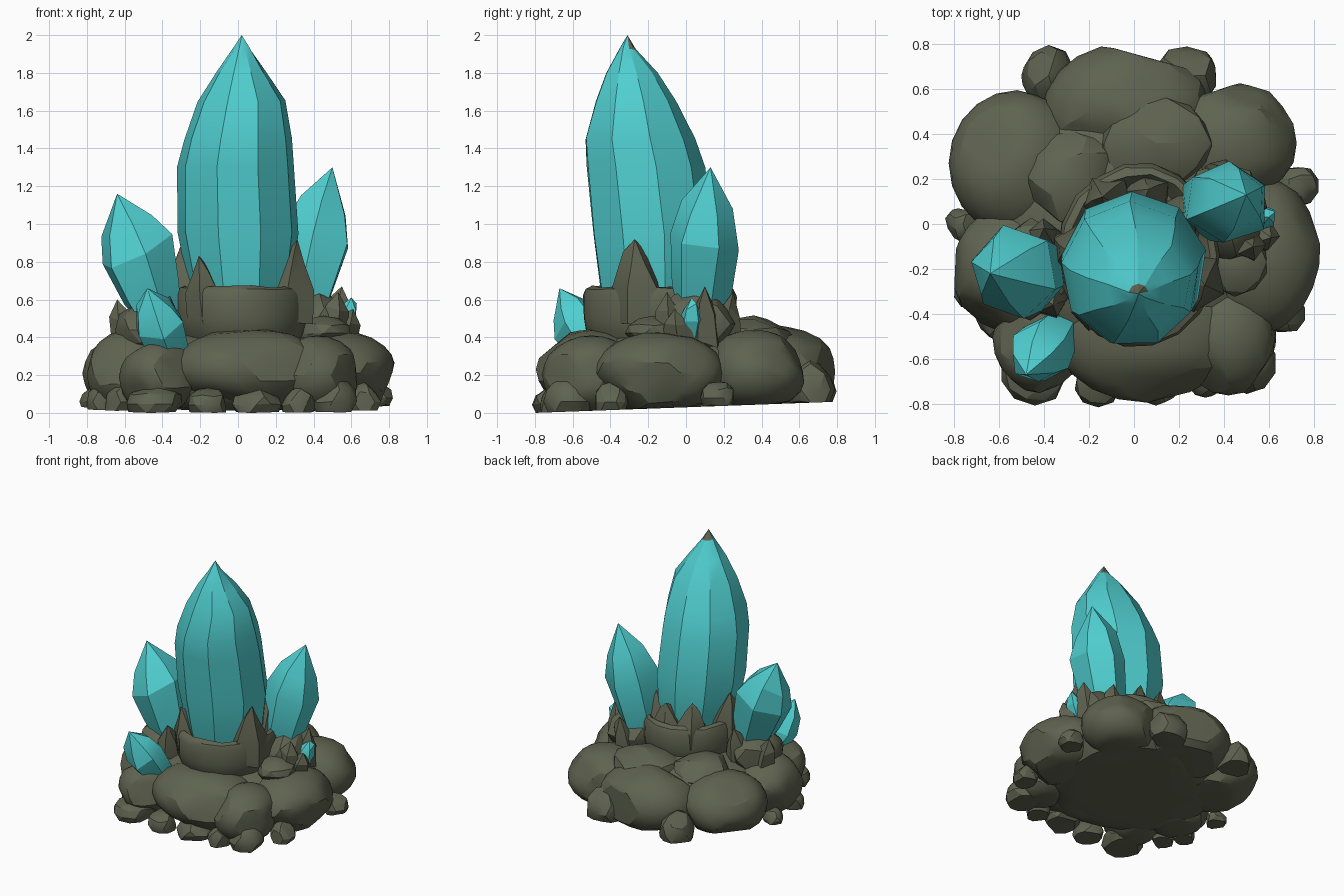
import bpy, bmesh, math, random
from mathutils import Vector

if "Cube" in bpy.data.objects:
    bpy.data.objects.remove(bpy.data.objects["Cube"])

random.seed(7)


def material(name, rgb):
    m = bpy.data.materials.new(name)
    m.diffuse_color = (*rgb, 1)
    m.use_nodes = True
    m.node_tree.nodes["Principled BSDF"].inputs["Base Color"].default_value = m.diffuse_color
    return m


ROCK = material("mossy grey rock", (0.115, 0.125, 0.08))
TEAL = material("teal crystal", (0.08, 0.62, 0.63))


def floor(y):
    # the underside rises slightly towards the back
    return max(0.0, 0.037 * (y + 0.8))


def finish(bm, name, mats, angle=30):
    bmesh.ops.recalc_face_normals(bm, faces=bm.faces)
    me = bpy.data.meshes.new(name)
    bm.to_mesh(me)
    bm.free()
    ob = bpy.data.objects.new(name, me)
    bpy.context.collection.objects.link(ob)
    for m in mats:
        me.materials.append(m)
    bpy.ops.object.select_all(action='DESELECT')
    ob.select_set(True)
    bpy.context.view_layer.objects.active = ob
    bpy.ops.object.shade_smooth_by_angle(angle=math.radians(angle))
    return ob


def boulder(name, c, r, cuts=9, depth=0.86, sub=3):
    """Rounded stone with chiselled flats and a flat underside."""
    bm = bmesh.new()
    bmesh.ops.create_icosphere(bm, subdivisions=sub, radius=1)
    for _ in range(cuts):
        n = Vector([random.gauss(0, 1) for _ in range(3)]).normalized()
        d = random.uniform(depth - 0.06, depth + 0.06)
        for v in bm.verts:
            over = v.co.dot(n) - d
            if over > 0:
                v.co -= n * over
    for v in bm.verts:
        v.co = Vector([c[i] + v.co[i] * r[i] * 1.05 for i in range(3)])
        v.co.z = max(v.co.z, floor(v.co.y))
    bmesh.ops.remove_doubles(bm, verts=bm.verts, dist=0.001)
    return finish(bm, name, [ROCK], 25)


def loft(bm, rings, sides, tip=None, turn=0.0, wobble=0.0):
    """Skin rings of (x, y, z, rx, ry), ending in a point or a flat."""
    loops = []
    for x, y, z, rx, ry in rings:
        loop = []
        for i in range(sides):
            a = turn + math.tau * i / sides
            w = 1 + random.uniform(-wobble, wobble)
            loop.append(bm.verts.new((x + rx * w * math.cos(a), y + ry * w * math.sin(a),
                                      z + random.uniform(-wobble, wobble) * 0.5)))
        loops.append(loop)
    for a, b in zip(loops, loops[1:]):
        for i in range(sides):
            j = (i + 1) % sides
            bm.faces.new((a[i], a[j], b[j], b[i]))
    bm.faces.new(loops[0])
    if tip:
        t = bm.verts.new(tip)
        for i in range(sides):
            bm.faces.new((loops[-1][i], loops[-1][(i + 1) % sides], t))
    else:
        bm.faces.new(loops[-1])


def shard(name, base, tip, r, sides=6, turn=0.3, mat=TEAL, profile=None):
    """Leaning pointed crystal; profile is (fraction of length, fraction of radius)."""
    profile = profile or ((0, .5), (.22, .8), (.56, 1), (.76, .72))
    bm = bmesh.new()
    base, tip = Vector(base), Vector(tip)
    length = (tip - base).length
    rings = [(0, 0, t * length, r * k, r * k) for t, k in profile]
    loft(bm, rings, sides, (0, 0, length), turn, 0.07)
    rot = (tip - base).to_track_quat('Z', 'Y')
    for v in bm.verts:
        v.co = base + rot @ v.co
    return finish(bm, name, [mat], 24)


# Main crystal: leans forward, with a stone-stained back of the tip
bm = bmesh.new()
loft(bm, [(0.01, -0.17, 0.50, .23, .25), (0.01, -0.17, 0.68, .28, .30),
          (0.00, -0.18, 0.95, .325, .325), (-0.01, -0.22, 1.30, .315, .32),
          (0.00, -0.25, 1.45, .29, .30), (0.02, -0.27, 1.65, .235, .22),
          (0.02, -0.29, 1.80, .135, .14), (0.02, -0.31, 1.93, .045, .045)],
     9, (0.02, -0.31, 2.0), 0.2, 0.012)
for f in bm.faces:
    c = f.calc_center_median()
    f.material_index = int(c.z > 1.93 and c.y > -0.31)
finish(bm, "main_crystal", [TEAL, ROCK], 27)

# Side crystals
shard("left_crystal", (-0.40, -0.22, 0.45), (-0.64, -0.22, 1.16), 0.21, 6, 0.2)
shard("right_crystal", (0.30, 0.06, 0.42), (0.50, 0.13, 1.30), 0.195, 6, 0.6)
shard("small_front_crystal", (-0.32, -0.43, 0.20), (-0.48, -0.67, 0.66), 0.14, 6, 0.1)
shard("right_crystal_sliver", (0.54, 0.03, 0.38), (0.60, 0.03, 0.61), 0.065, 5)

# Stone collar around the main crystal
bm = bmesh.new()
loft(bm, [(0.02, -0.14, z, .36 * k, .41 * k) for z, k in
          ((.36, .85), (.43, .96), (.50, 1.0), (.62, 1.0), (.66, .96), (.67, .88), (.60, .74))],
     18, None, 0, 0.015)
finish(bm, "stone_collar", [ROCK])

# Stone spikes standing in the collar: angle, height, half width
for i, (deg, top, w) in enumerate(((-18, .92, .15), (-133, .83, .11), (170, .88, .12),
                                   (118, .84, .13), (80, .80, .12), (40, .86, .13))):
    a = math.radians(deg)
    ca, sa = math.cos(a), math.sin(a)
    shard(f"collar_spike_{i}", (0.01 + .26 * ca, -0.16 + .28 * sa, 0.52),
          (0.01 + .32 * ca, -0.17 + .33 * sa, top), w, 5, a, ROCK,
          ((0, 1), (.4, .9), (.75, .42)))

# Mound that fills the middle
boulder("core_mound", (0, 0, 0.18), (0.64, 0.64, 0.28), 5)

# Large boulders of the base ring
for name, c, r in (
        ("back_boulder", (-0.03, 0.50, 0.22), (0.36, 0.29, 0.23)),
        ("back_left_boulder", (-0.52, 0.27, 0.21), (0.29, 0.31, 0.22)),
        ("back_right_boulder", (0.43, 0.36, 0.22), (0.28, 0.27, 0.21)),
        ("right_boulder", (0.56, -0.14, 0.21), (0.27, 0.33, 0.21)),
        ("front_right_boulder", (0.42, -0.50, 0.20), (0.22, 0.25, 0.20)),
        ("front_boulder", (0.06, -0.48, 0.23), (0.40, 0.30, 0.21)),
        ("front_left_boulder", (-0.42, -0.50, 0.19), (0.20, 0.24, 0.20)),
        ("left_boulder", (-0.57, -0.20, 0.21), (0.23, 0.27, 0.22))):
    boulder(name, c, r, 8, 0.88)

# Upper stones: sockets of the side crystals and the shoulder at the back
for name, c, r in (
        ("left_socket_stone", (-0.46, -0.20, 0.44), (0.19, 0.22, 0.15)),
        ("right_socket_stone", (0.40, 0.05, 0.47), (0.19, 0.22, 0.18)),
        ("right_ledge_stone", (0.45, -0.17, 0.42), (0.15, 0.15, 0.09)),
        ("back_ledge_stone", (0.10, 0.36, 0.38), (0.26, 0.22, 0.13)),
        ("back_left_ledge_stone", (-0.27, 0.20, 0.37), (0.22, 0.22, 0.13))):
    boulder(name, c, r, 10, 0.85, 2)

# Broken spikes on the sockets: base x, y, tip x, y, z
for i, (x, y, tx, ty, tz) in enumerate((
        (-0.58, -0.14, -0.64, -0.12, .60), (-0.40, -0.08, -0.40, -0.02, .66),
        (-0.38, -0.33, -0.36, -0.36, .62), (0.50, 0.10, 0.55, 0.10, .67),
        (0.50, -0.08, 0.53, -0.10, .64), (0.54, -0.03, 0.61, -0.06, .55),
        (0.38, 0.20, 0.40, 0.25, .64))):
    shard(f"socket_spike_{i}", (x, y, 0.38), (tx, ty, tz), 0.09, 5, i, ROCK,
          ((0, 1), (.6, .75)))

# Small stones around the foot: x, y, radius, height
for i, (x, y, r, h) in enumerate((
        (-0.38, 0.66, .13, .20), (0.24, 0.66, .14, .22), (0.73, 0.17, .09, .14),
        (0.67, -0.40, .09, .14), (0.50, -0.62, .13, .18), (0.32, -0.69, .09, .13),
        (0.10, -0.68, .13, .13), (-0.16, -0.70, .11, .13), (-0.44, -0.65, .15, .14),
        (-0.62, -0.42, .09, .14), (-0.76, 0.00, .08, .10), (-0.72, -0.30, .08, .13))):
    boulder(f"foot_stone_{i}", (x, y, floor(y) + h * 0.3), (r, r, h * 0.72), 8, 0.8, 2)
